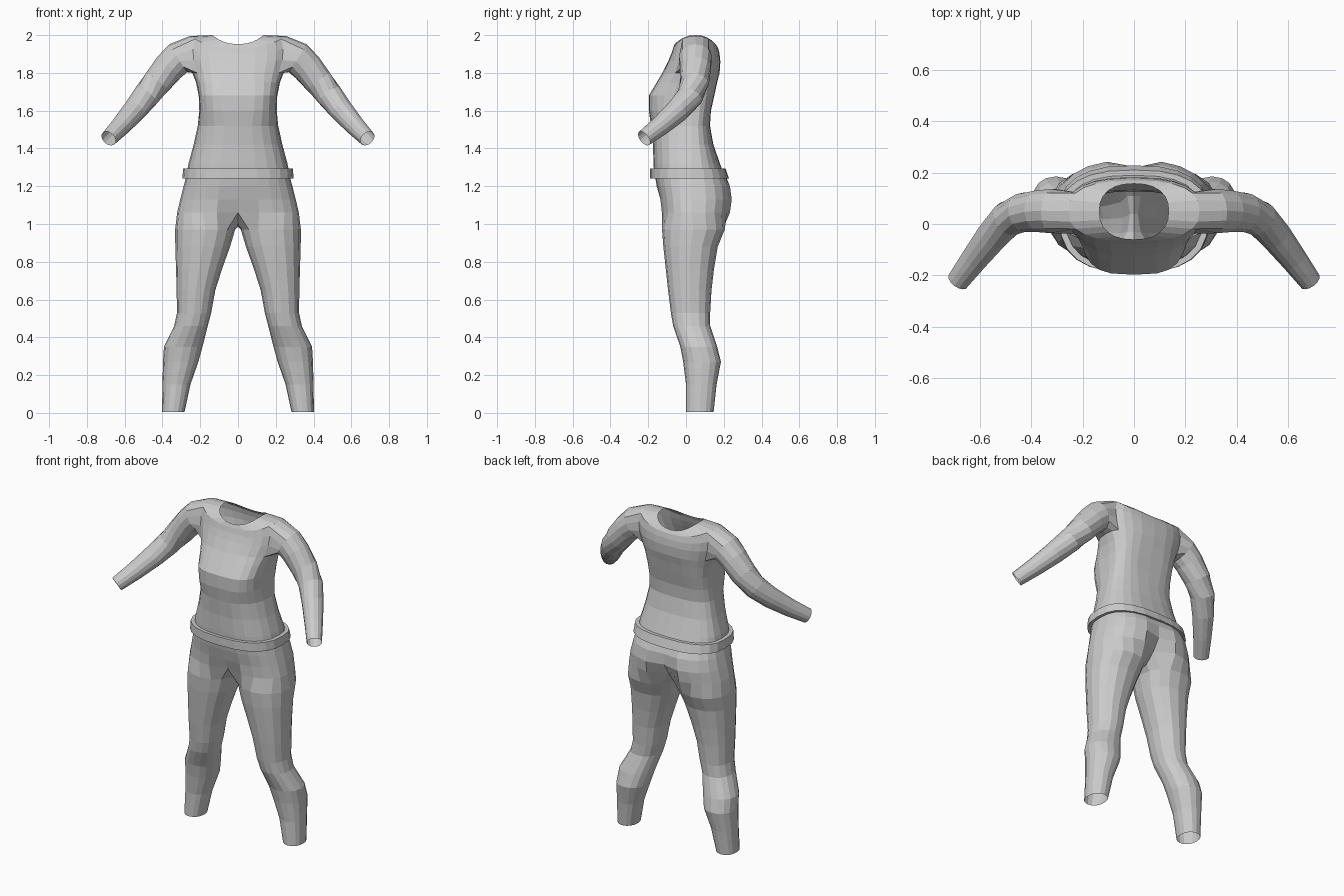
import bpy, bmesh
from math import sin, cos, pi
from mathutils import Vector

if "Cube" in bpy.data.objects:
    bpy.data.objects.remove(bpy.data.objects["Cube"])

N = 24  # sides of torso, belt and hips


def spow(v, e):
    return (abs(v) ** e) * (1 if v >= 0 else -1)


def body_ring(bm, z, hw, yf, yb, yc=0.03, e=0.78, zside=None, cleft=0, fold=0):
    """Rounded-box section: index 0 = +x, 6 = back, 12 = -x, 18 = front."""
    zside = z if zside is None else zside
    ring = []
    for k in range(N):
        a = 2 * pi * k / N
        c, s = cos(a), sin(a)
        y = yc + spow(s, e) * ((yb - yc) if s > 0 else (yc - yf))
        y += -cleft if k == 6 else fold if k == 18 else 0
        ring.append(bm.verts.new((hw * spow(c, e), y, z + (zside - z) * c * c)))
    return ring


def bridge(bm, a, b, skip=()):
    n = len(a)
    for k in range(n):
        if k not in skip:
            j = (k + 1) % n
            bm.faces.new((a[k], a[j], b[j], b[k]))


def finish(bm, name):
    bmesh.ops.recalc_face_normals(bm, faces=bm.faces[:])
    me = bpy.data.meshes.new(name)
    bm.to_mesh(me)
    bm.free()
    ob = bpy.data.objects.new(name, me)
    bpy.context.collection.objects.link(ob)
    return ob


# Shirt: torso rings, hem to armpit
bm = bmesh.new()
rows = [(1.25, .275, -.168, .205), (1.32, .262, -.172, .18), (1.42, .235, -.175, .145),
        (1.52, .213, -.185, .127), (1.60, .205, -.197, .132, .03, .65),
        (1.68, .208, -.197, .15, .03, .62), (1.75, .222, -.155, .165, .035, .68)]
rings = [body_ring(bm, *r) for r in rows]
# Armpit to shoulder (A, B, C, D), then neckline
A = body_ring(bm, 1.80, .242, -.125, .178, .04)
B = body_ring(bm, 1.86, .262, -.095, .182, .045, .78, 1.87)
C = body_ring(bm, 1.90, .268, -.078, .178, .05, .78, 1.935)
D = body_ring(bm, 1.932, .255, -.068, .17, .05, .78, 1.995)
neck = body_ring(bm, 1.952, .135, -.06, .157, .05, .85, 2.0)
rings += [A, B, C, D, neck]
hole = {22, 23, 0, 1, 10, 11, 12, 13}
for i in range(len(rings) - 1):
    bridge(bm, rings[i], rings[i + 1], hole if rings[i] in (A, B, C) else ())

# Sleeves grown from the arm holes: centre and radius along the arm
arm = [((.315, .05, 1.878), .088), ((.365, .05, 1.83), .083), ((.43, .045, 1.75), .077),
       ((.49, .02, 1.675), .070), ((.55, -.045, 1.60), .063), ((.62, -.135, 1.52), .053),
       ((.685, -.222, 1.453), .044)]
order = [(D, 0), (D, -1), (D, -2), (C, -2), (B, -2), (A, -2), (A, -1),
         (A, 0), (A, 1), (A, 2), (B, 2), (C, 2), (D, 2), (D, 1)]
pts = [Vector((.24, .045, 1.91))] + [Vector(p) for p, r in arm]
for side in (1, -1):
    prev = [r[k % N if side > 0 else (12 - k) % N] for r, k in order]
    for i, (p, r) in enumerate(arm):
        t = (pts[min(i + 2, len(arm))] - pts[i]).normalized()
        u = (Vector((0, 0, 1)) - t * t.z).normalized()
        f = t.cross(u)
        ring = []
        for k in range(14):
            a = 2 * pi * k / 14
            v = pts[i + 1] + (u * cos(a) + f * sin(a)) * r
            ring.append(bm.verts.new((v.x * side, v.y, v.z)))
        bridge(bm, prev, ring)
        prev = ring
finish(bm, "shirt")

# Belt: flat band with thickness
bm = bmesh.new()
belt = [body_ring(bm, 1.24, .268, -.16, .20), body_ring(bm, 1.24, .295, -.19, .228),
        body_ring(bm, 1.293, .29, -.19, .21), body_ring(bm, 1.293, .262, -.165, .18)]
for a, b in zip(belt, belt[1:]):
    bridge(bm, a, b)
finish(bm, "belt")

# Trousers: hips with seat cleft
bm = bmesh.new()
hips = [body_ring(bm, 1.26, .272, -.165, .208),
        body_ring(bm, 1.20, .288, -.155, .238, cleft=.015),
        body_ring(bm, 1.13, .306, -.14, .248, cleft=.03, fold=.005),
        body_ring(bm, 1.06, .322, -.132, .238, cleft=.065, fold=.03)]
for a, b in zip(hips, hips[1:]):
    bridge(bm, a, b)
# Crotch seam shared by both legs, back to front
seam = [bm.verts.new(p) for p in ((0, .11, 1.0), (0, .04, .985), (0, -.03, 1.0))]
# Leg sections: z, inner x, outer x, front y, back y
leg = [(.97, .015, .333, -.127, .205), (.88, .042, .332, -.12, .168),
       (.76, .085, .328, -.107, .148), (.65, .12, .325, -.095, .135),
       (.53, .142, .323, -.08, .128), (.46, .16, .338, -.068, .128),
       (.35, .188, .392, -.03, .165), (.27, .21, .397, -.015, .185),
       (.15, .252, .40, 0, .162), (.005, .283, .402, 0, .146)]
for side in (1, -1):
    half = [hips[-1][k % N if side > 0 else (12 - k) % N] for k in range(-6, 7)]
    prev = half + seam
    for z, xi, xo, yf, yb in leg:
        ring = []
        for k in range(16):
            a = (k - 6) * pi / 8
            x = (xi + xo) / 2 + spow(cos(a), .9) * (xo - xi) / 2
            y = (yf + yb) / 2 + spow(sin(a), .9) * (yb - yf) / 2
            ring.append(bm.verts.new((x * side, y, z)))
        bridge(bm, prev, ring)
        prev = ring
finish(bm, "trousers")
